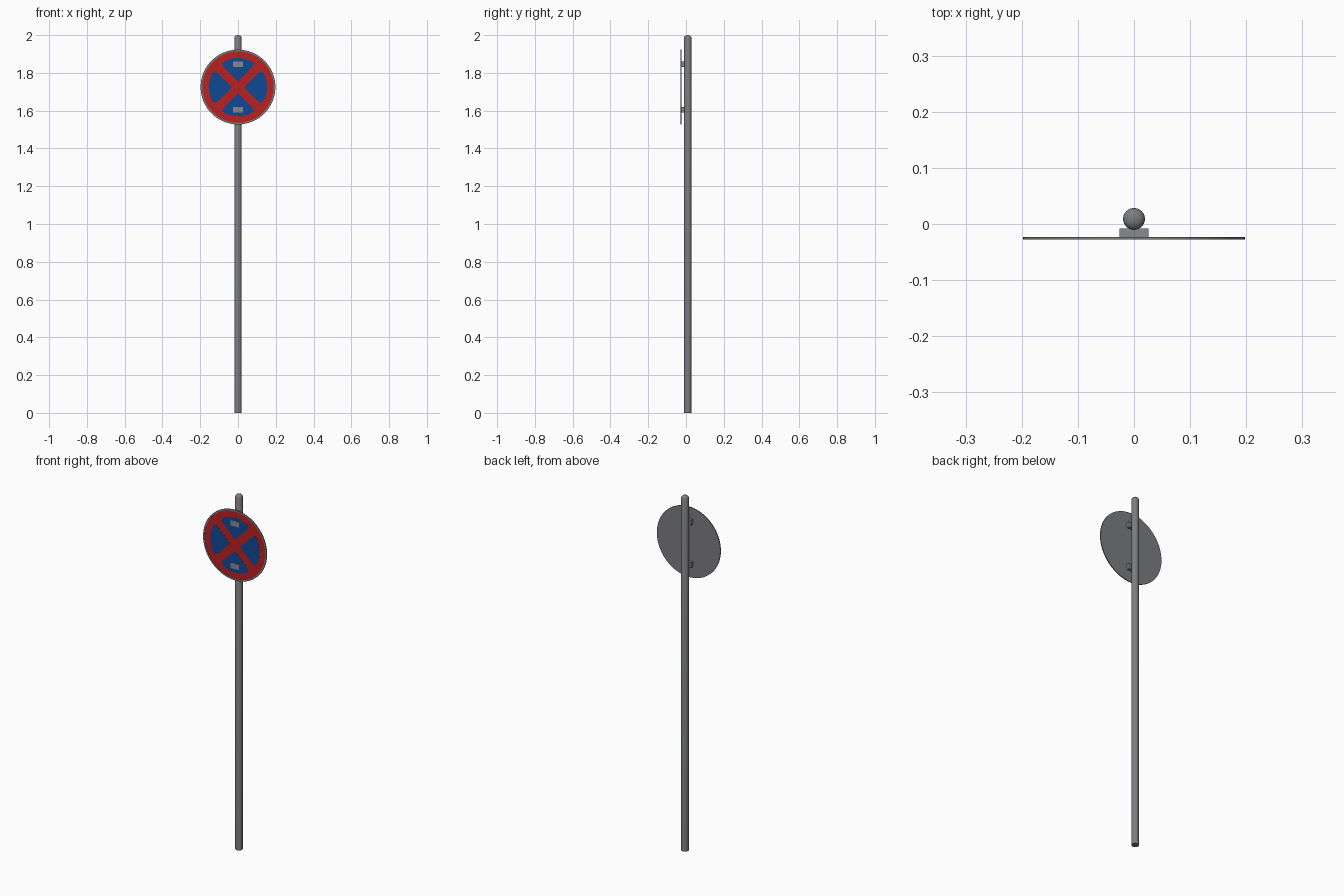
import bpy, bmesh, math
from mathutils import Vector

if "Cube" in bpy.data.objects:
    bpy.data.objects.remove(bpy.data.objects["Cube"])

CZ = 1.725          # height of the sign centre
POLE_Y = 0.009


def material(name, rgb):
    m = bpy.data.materials.new(name)
    m.diffuse_color = (*rgb, 1)
    m.use_nodes = True
    m.node_tree.nodes["Principled BSDF"].inputs["Base Color"].default_value = m.diffuse_color
    return m


GREY = material("galvanised_grey", (0.20, 0.205, 0.215))
LIGHT = material("bracket_grey", (0.25, 0.255, 0.26))
RED = material("sign_red", (0.48, 0.015, 0.015))
BLUE = material("sign_blue", (0.005, 0.065, 0.29))


def finish(name, bm, mat, smooth=True):
    bmesh.ops.remove_doubles(bm, verts=bm.verts, dist=1e-6)
    bmesh.ops.recalc_face_normals(bm, faces=bm.faces)
    me = bpy.data.meshes.new(name)
    bm.to_mesh(me)
    bm.free()
    me.materials.append(mat)
    ob = bpy.data.objects.new(name, me)
    bpy.context.collection.objects.link(ob)
    if smooth:
        bpy.ops.object.select_all(action='DESELECT')
        ob.select_set(True)
        bpy.context.view_layer.objects.active = ob
        bpy.ops.object.shade_smooth_by_angle(angle=math.radians(35))
    return ob


def lathe(name, profile, centre, axis, mat, steps, closed=False):
    """Spin a (radius, position along axis) profile around the axis."""
    bm = bmesh.new()
    axis, centre = Vector(axis), Vector(centre)
    vs = [bm.verts.new(centre + Vector((r, 0, 0)) + axis * h) for r, h in profile]
    edges = [bm.edges.new(p) for p in zip(vs, vs[1:])]
    if closed:
        edges.append(bm.edges.new((vs[-1], vs[0])))
    bmesh.ops.spin(bm, geom=vs + edges, cent=centre, axis=axis,
                   angle=2 * math.pi, steps=steps, use_duplicate=False)
    return finish(name, bm, mat)


def box(name, lo, hi, mat):
    bm = bmesh.new()
    bmesh.ops.create_cube(bm, size=1)
    lo, hi = Vector(lo), Vector(hi)
    for v in bm.verts:
        v.co = (lo + hi) / 2 + v.co * (hi - lo)
    return finish(name, bm, mat, False)


# Pole with a shallow domed cap
lathe("pole", [(0, 0), (0.0195, 0), (0.0195, 1.987), (0.017, 1.993),
               (0.011, 1.998), (0, 2.0)], (0, POLE_Y, 0), (0, 0, 1), GREY, 32)

# Sign plate, raised rim and red face (profile runs along y)
lathe("sign_plate", [(0, -0.0230), (0.198, -0.0230), (0.198, -0.0260), (0, -0.0260)],
      (0, 0, CZ), (0, 1, 0), GREY, 64)
lathe("sign_rim", [(0.189, -0.0250), (0.198, -0.0250), (0.198, -0.0280), (0.189, -0.0280)],
      (0, 0, CZ), (0, 1, 0), GREY, 64, True)
lathe("red_face", [(0, -0.0255), (0.189, -0.0255), (0.189, -0.0268), (0, -0.0268)],
      (0, 0, CZ), (0, 1, 0), RED, 64)

# Blue rounded sectors between the arms of the red cross
R, HALF = 0.154, 0.0225
tip = Vector((0, HALF * math.sqrt(2)))
a_corner = math.pi / 4 - math.asin(HALF / R)


def on_arc(a):
    return Vector((R * math.sin(a), R * math.cos(a)))


corner = on_arc(a_corner)
a_start = a_corner - 0.15
p0, p2 = on_arc(a_start), corner.lerp(tip, 0.2)
right = [on_arc(a_start * i / 8) for i in range(9)]
right += [p0 * (1 - t) ** 2 + corner * 2 * t * (1 - t) + p2 * t * t
          for t in (0.2, 0.4, 0.6, 0.8, 1.0)]
outline = right + [tip] + [Vector((-p.x, p.y)) for p in reversed(right[1:])]
for k, side in enumerate(("top", "right", "bottom", "left")):
    c, s = round(math.cos(k * math.pi / 2)), round(math.sin(k * math.pi / 2))
    bm = bmesh.new()
    face = bm.faces.new([bm.verts.new((p.x * c + p.y * s, -0.0264, CZ - p.x * s + p.y * c))
                         for p in outline])
    ext = bmesh.ops.extrude_face_region(bm, geom=[face], use_keep_orig=True)
    for v in ext["geom"]:
        if isinstance(v, bmesh.types.BMVert):
            v.co.y = -0.0272
    finish("blue_sector_" + side, bm, BLUE, False)

# Mounting brackets in two halves, showing through the sign face
for label, z in (("upper", CZ + 0.12), ("lower", CZ - 0.12)):
    for side, sx in (("left", -1), ("right", 1)):
        x0, x1 = sorted((sx * 0.0004, sx * 0.026))
        box(f"{label}_bracket_{side}", (x0, -0.0278, z - 0.015),
            (x1, -0.008, z + 0.015), LIGHT)
